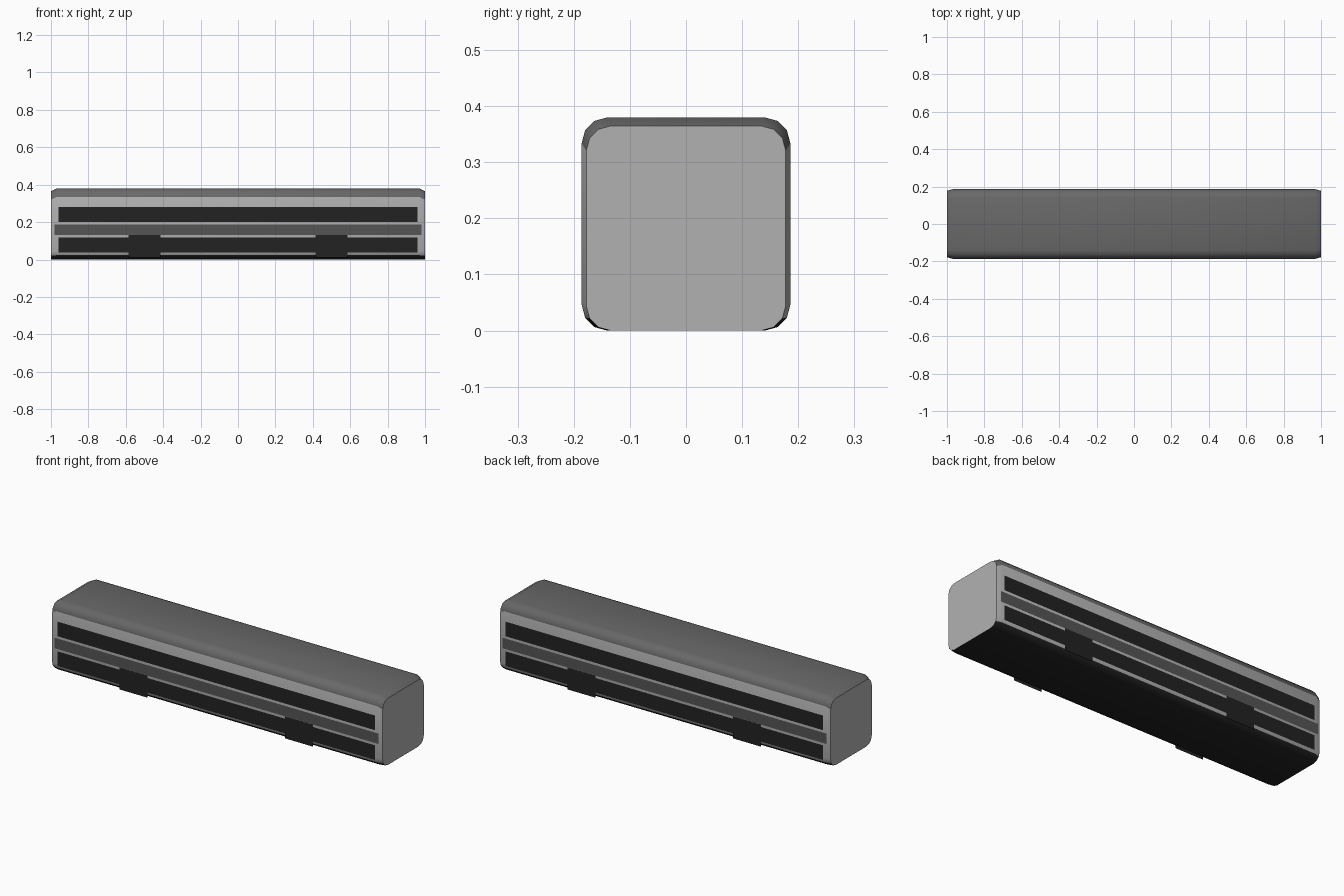
import bpy, bmesh
from math import sin, cos, radians

if "Cube" in bpy.data.objects:
    bpy.data.objects.remove(bpy.data.objects["Cube"])


def material(name, v):
    m = bpy.data.materials.new(name)
    m.diffuse_color = (v, v, v, 1)
    m.use_nodes = True
    m.node_tree.nodes["Principled BSDF"].inputs["Base Color"].default_value = m.diffuse_color
    return m


LIGHT = material("light_grey", 0.44)
ROOF = material("roof_grey", 0.14)
STRIPE = material("stripe_grey", 0.09)
DARK = material("near_black", 0.016)

HALF_W, HEIGHT, RADIUS = 0.186, 0.38, 0.046


def finish(name, bm, mats):
    mesh = bpy.data.meshes.new(name)
    bm.to_mesh(mesh)
    bm.free()
    for m in mats:
        mesh.materials.append(m)
    ob = bpy.data.objects.new(name, mesh)
    bpy.context.collection.objects.link(ob)
    return ob


# Rounded cross-section, three segments per corner
section = []
for sy, zc, start in ((1, HEIGHT - RADIUS, 0), (-1, HEIGHT - RADIUS, 90),
                      (-1, RADIUS, 180), (1, RADIUS, 270)):
    for i in range(4):
        a = radians(start + i * 30)
        section.append((sy * (HALF_W - RADIUS) + RADIUS * cos(a), zc + RADIUS * sin(a)))

# Coach shell: four rings, slightly narrowed at both ends
bm = bmesh.new()
rings = [[bm.verts.new((x, y * sy, z * sz)) for y, z in section]
         for x, sy, sz in ((-1, 0.955, 0.96), (-0.97, 1, 1), (0.97, 1, 1), (1, 0.955, 0.96))]
n = len(section)
for a, b in zip(rings, rings[1:]):
    for i in range(n):
        j = (i + 1) % n
        f = bm.faces.new((a[i], a[j], b[j], b[i]))
        zm = (section[i][1] + section[j][1]) / 2
        # roof above the cant line, black underframe below
        f.material_index = 1 if zm > HEIGHT - RADIUS else 2 if zm < 0.023 else 0
bm.faces.new(rings[0])
bm.faces.new(rings[-1])
bmesh.ops.recalc_face_normals(bm, faces=bm.faces)
body = finish("coach_body", bm, (LIGHT, ROOF, DARK))
bpy.context.view_layer.objects.active = body
body.select_set(True)
bpy.ops.object.shade_smooth_by_angle(angle=radians(35))


# Flat panels laid on both sides
def side_panels(name, x0, x1, z0, z1, mat, lift):
    bm = bmesh.new()
    y = HALF_W + lift
    for s in (-1, 1):
        pts = [(x0, z0), (x1, z0), (x1, z1), (x0, z1)][::-s]
        bm.faces.new([bm.verts.new((x, s * y, z)) for x, z in pts])
    return finish(name, bm, (mat,))


side_panels("upper_windows", -0.96, 0.96, 0.20, 0.28, DARK, 0.001)
side_panels("middle_stripe", -0.98, 0.98, 0.13, 0.187, STRIPE, 0.001)
side_panels("lower_windows", -0.96, 0.96, 0.037, 0.117, DARK, 0.001)
for label, xc in (("rear", -0.5), ("front", 0.5)):
    side_panels(label + "_bogie_cover", xc - 0.085, xc + 0.085, 0.01, 0.13, DARK, 0.002)
